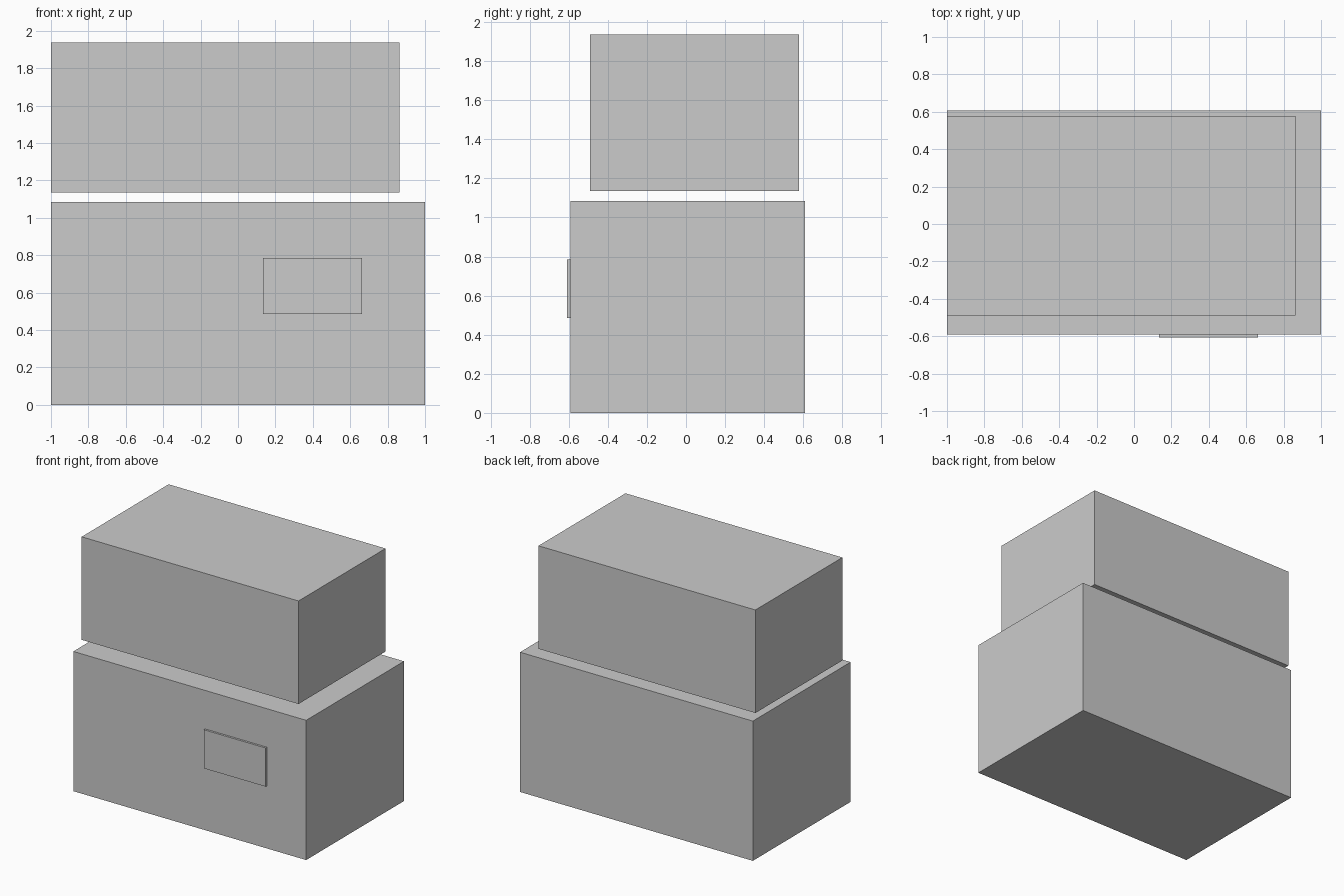
import bpy

if "Cube" in bpy.data.objects:
    bpy.data.objects.remove(bpy.data.objects["Cube"])


def box(name, lo, hi):
    """Axis-aligned box between two opposite corners."""
    bpy.ops.mesh.primitive_cube_add(size=1, location=[(a + b) / 2 for a, b in zip(lo, hi)])
    obj = bpy.context.object
    obj.name = name
    obj.scale = [b - a for a, b in zip(lo, hi)]
    bpy.ops.object.transform_apply(location=False, rotation=False, scale=True)
    return obj


# Large lower block standing on the ground
box("lower_box", (-1.0, -0.592, 0.0), (1.0, 0.608, 1.085))

# Thin plate on the front of the lower block
box("front_plate", (0.133, -0.608, 0.486), (0.663, -0.592, 0.786))

# Smaller block floating just above, flush with the left side
box("upper_box", (-1.0, -0.490, 1.136), (0.863, 0.577, 1.936))
